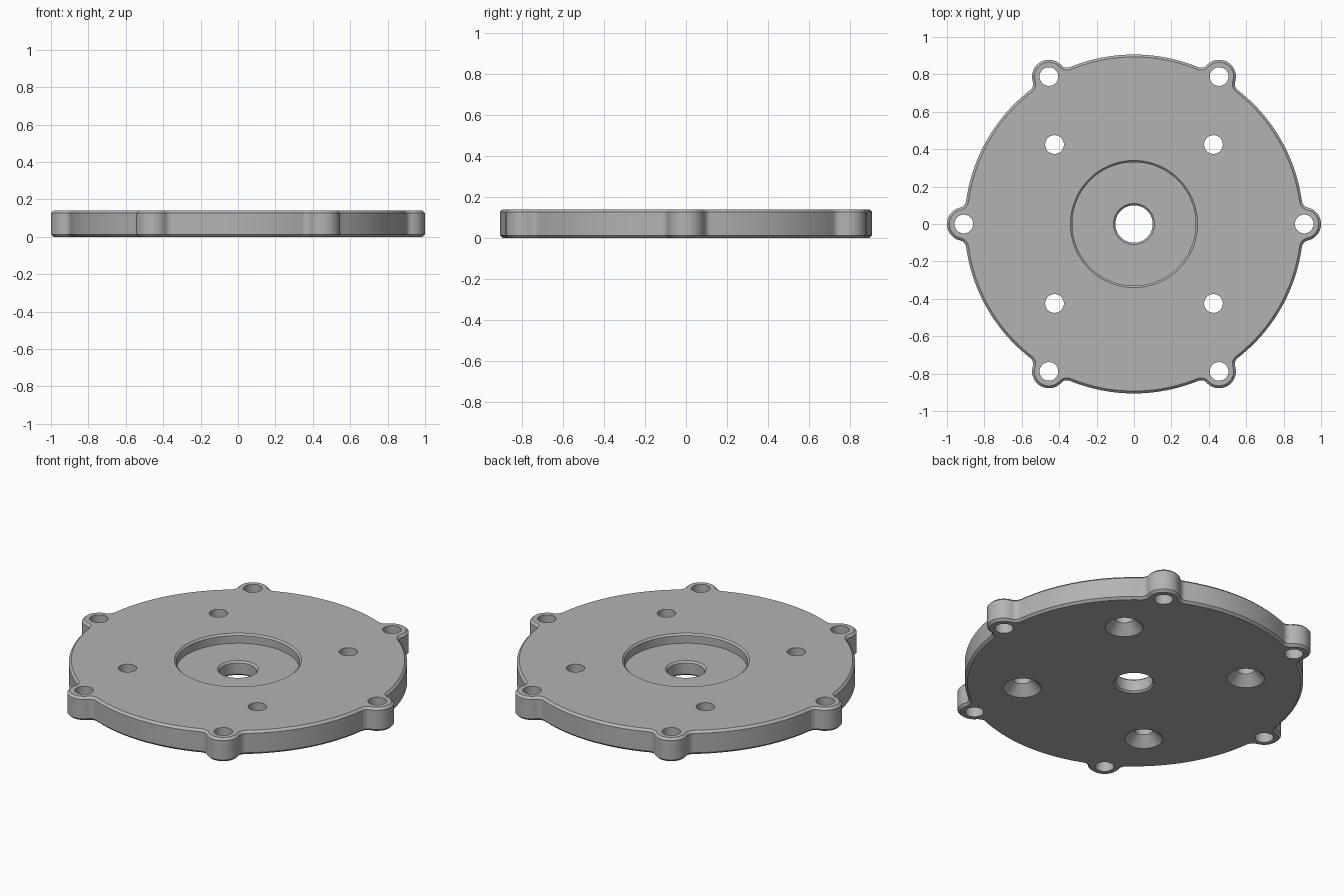
import bpy, bmesh, math

if "Cube" in bpy.data.objects:
    bpy.data.objects.remove(bpy.data.objects["Cube"])

R, H, CH = 0.906, 0.14, 0.013         # disc radius, thickness, edge chamfer
LUG_C, LUG_R, FIL = 0.91, 0.09, 0.04  # lug centre distance, radius, blend radius


def arc(cx, cy, r, a0, a1, n):
    return [(cx + r * math.cos(a0 + (a1 - a0) * i / n),
             cy + r * math.sin(a0 + (a1 - a0) * i / n)) for i in range(n)]


def outline(d):
    """Disc with six blended lugs, inset by d."""
    far = R + FIL
    th = math.acos((far**2 + LUG_C**2 - (LUG_R + FIL)**2) / (2 * far * LUG_C))
    fx, fy = far * math.cos(th), far * math.sin(th)
    la = math.atan2(fy, fx - LUG_C)
    # one 60 degree sector: fillet, lug, fillet, disc arc
    sec = arc(fx, -fy, FIL + d, math.pi - th, math.pi - la, 8)
    sec += arc(LUG_C, 0, LUG_R - d, -la, la, 24)
    sec += arc(fx, fy, FIL + d, math.pi + la, math.pi + th, 8)
    sec += arc(0, 0, R - d, th, math.pi / 3 - th, 24)
    pts = []
    for k in range(6):
        c, s = math.cos(k * math.pi / 3), math.sin(k * math.pi / 3)
        pts += [(x * c - y * s, x * s + y * c) for x, y in sec]
    return pts


bm = bmesh.new()
top_edges, bottom_edges = [], []


def wall(loops):
    """Skin a stack of (points, z) loops running from bottom to top."""
    rings = [[bm.verts.new((x, y, z)) for x, y in pts] for pts, z in loops]
    n = len(rings[0])
    for a, b in zip(rings, rings[1:]):
        for i in range(n):
            j = (i + 1) % n
            bm.faces.new((a[i], a[j], b[j], b[i]))
    for ring, store in ((rings[0], bottom_edges), (rings[-1], top_edges)):
        store += [bm.edges.get((ring[i], ring[(i + 1) % n])) for i in range(n)]


def hole(cx, cy, profile, n):
    wall([(arc(cx, cy, r, 0, 2 * math.pi, n), z) for r, z in profile])


# chamfered outer rim
wall([(outline(CH), 0), (outline(0), CH), (outline(0), H - CH), (outline(CH), H)])

# centre bore with stepped recess
FLOOR = 0.085
hole(0, 0, [(0.11, 0), (0.10, 0.01), (0.10, FLOOR - 0.01), (0.11, FLOOR),
            (0.33, FLOOR), (0.33, H - 0.01), (0.34, H)], 96)

# plain holes in the lugs
for k in range(6):
    a = k * math.pi / 3
    hole(LUG_C * math.cos(a), LUG_C * math.sin(a), [(0.05, 0), (0.05, H)], 40)

# countersunk screw holes, widening toward the bottom
for sx in (-1, 1):
    for sy in (-1, 1):
        hole(sx * 0.425, sy * 0.425, [(0.102, 0), (0.05, 0.055), (0.05, H)], 40)

# flat top and bottom faces around the holes
for edges, nz in ((top_edges, 1), (bottom_edges, -1)):
    bmesh.ops.triangle_fill(bm, edges=edges, use_beauty=True, normal=(0, 0, nz))
bmesh.ops.recalc_face_normals(bm, faces=bm.faces)

mesh = bpy.data.meshes.new("flange_plate")
bm.to_mesh(mesh)
bm.free()
plate = bpy.data.objects.new("flange_plate", mesh)
bpy.context.collection.objects.link(plate)

mat = bpy.data.materials.new("plain grey")
mat.diffuse_color = (0.45, 0.45, 0.45, 1)
mat.use_nodes = True
mat.node_tree.nodes["Principled BSDF"].inputs["Base Color"].default_value = mat.diffuse_color
mesh.materials.append(mat)

bpy.context.view_layer.objects.active = plate
plate.select_set(True)
bpy.ops.object.shade_smooth_by_angle(angle=math.radians(30))
